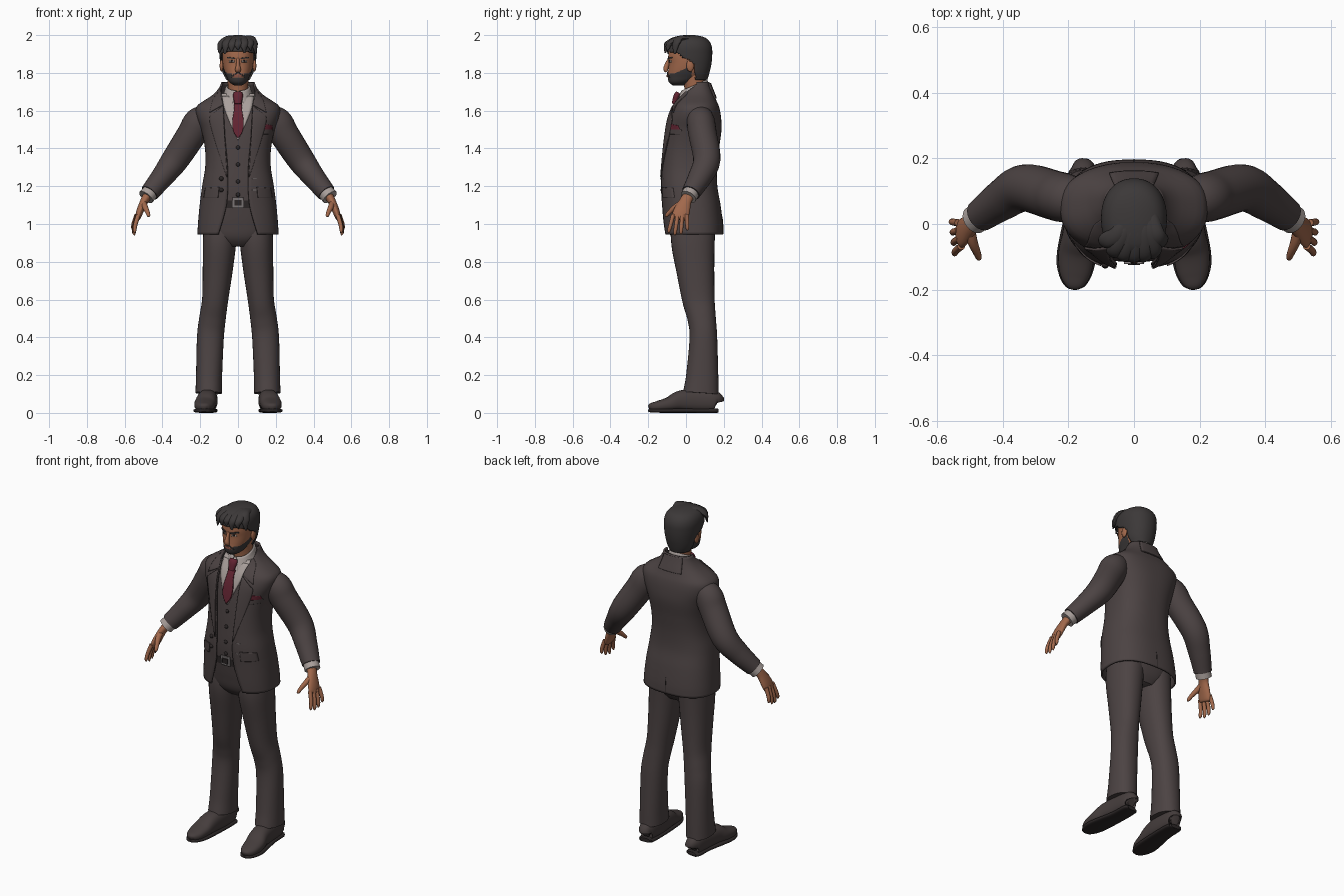
import bpy, bmesh, math
from mathutils import Vector


def material(name, rgb):
    m = bpy.data.materials.new(name)
    m.diffuse_color = (*rgb, 1)
    return m


SUIT = material("suit_cloth", (0.072, 0.056, 0.056))
SHOE = material("shoe_leather", (0.06, 0.047, 0.046))
SHIRT = material("shirt_cloth", (0.40, 0.35, 0.33))
TIE = material("tie_red", (0.125, 0.018, 0.032))
SKIN = material("skin", (0.36, 0.14, 0.072))
HAIR = material("hair_dark", (0.045, 0.04, 0.04))
METAL = material("buckle_metal", (0.2, 0.18, 0.18))
LIP = material("lips", (0.25, 0.085, 0.06))
EYE = material("eye_white", (0.45, 0.4, 0.36))
DARK = material("dark_trim", (0.025, 0.02, 0.02))


def sample(keys, v):
    """Smooth curve through rows whose first value is the position."""
    n = len(keys)
    i = 0
    while i < n - 2 and keys[i + 1][0] <= v:
        i += 1
    a, b = keys[i], keys[i + 1]
    p, q = keys[max(i - 1, 0)], keys[min(i + 2, n - 1)]
    h = b[0] - a[0]
    s = (v - a[0]) / h
    out = []
    for c in range(1, len(a)):
        m0 = (b[c] - p[c]) / (b[0] - p[0]) * h
        m1 = (q[c] - a[c]) / (q[0] - a[0]) * h
        out.append((2*s**3 - 3*s*s + 1) * a[c] + (s**3 - 2*s*s + s) * m0
                   + (3*s*s - 2*s**3) * b[c] + (s**3 - s*s) * m1)
    return out


def spow(v, p):
    return math.copysign(abs(v) ** p, v)


def build(name, rows, mats, closed=True, caps=True, paint=None, keep=None, solid=0.0):
    """Skin a grid of points into an object."""
    bm = bmesh.new()
    vs = [[bm.verts.new(p) for p in r] for r in rows]
    n = len(rows[0])
    for r0, r1 in zip(vs, vs[1:]):
        for j in range(n if closed else n - 1):
            k = (j + 1) % n
            bm.faces.new((r0[j], r0[k], r1[k], r1[j]))
    if caps and closed:
        bm.faces.new(vs[0][::-1])
        bm.faces.new(vs[-1])
    if keep:
        bad = [f for f in bm.faces if not keep(f.calc_center_median())]
        bmesh.ops.delete(bm, geom=bad, context='FACES')
    bmesh.ops.recalc_face_normals(bm, faces=bm.faces)
    if paint:
        for f in bm.faces:
            f.material_index = paint(f.calc_center_median())
    me = bpy.data.meshes.new(name)
    bm.to_mesh(me)
    bm.free()
    for m in mats:
        me.materials.append(m)
    ob = bpy.data.objects.new(name, me)
    bpy.context.collection.objects.link(ob)
    if solid:
        md = ob.modifiers.new("thickness", 'SOLIDIFY')
        md.thickness, md.offset = solid, 0
    bpy.ops.object.select_all(action='DESELECT')
    ob.select_set(True)
    bpy.context.view_layer.objects.active = ob
    bpy.ops.object.shade_smooth_by_angle(angle=math.radians(45))
    return ob


def loft(name, secs, mats, z0, z1, e=2.5, grow=0.0, gap=None, shear=0.0, n=56, m=40, **kw):
    """Stack of rounded rings (z, half width, front y, back y), optionally open in front."""
    rows = []
    for i in range(m + 1):
        z = z0 + (z1 - z0) * i / m
        rx, yf, yb = sample(secs, z)
        rx, ry, cy = rx + grow, (yb - yf) / 2 + grow, (yf + yb) / 2
        t0 = math.asin(min(sample(gap, z)[0] / rx, 0.99) ** (e / 2)) if gap else 0
        row = []
        for j in range(n):
            t = t0 + (2 * math.pi - 2 * t0) * j / (n - 1 if gap else n)
            y = cy - ry * spow(math.cos(t), 2 / e)
            row.append(Vector((rx * spow(math.sin(t), 2 / e), y, z + shear * (y - 0.045))))
        rows.append(row)
    return build(name, rows, mats, closed=not gap, caps=not gap, **kw)


def tube(name, pts, mat, ref=(0, 1, 0), sx=1, e=2.0, n=24, m=6):
    """Tapered limb along (x, y, z, radius along ref, radius across)."""
    keys = [(i, *p) for i, p in enumerate(pts)]
    top = len(pts) - 1
    rows = []
    for i in range(top * m + 1):
        v = i / m
        x, y, z, a, b = sample(keys, v)
        t = Vector(sample(keys, min(v + .05, top))[:3]) - Vector(sample(keys, max(v - .05, 0))[:3])
        t.normalize()
        u = Vector(ref) - t * t.dot(Vector(ref))
        u.normalize()
        w = t.cross(u)
        ring = []
        for j in range(n):
            g = 2 * math.pi * j / n
            p = Vector((x, y, z)) + u * a * spow(math.cos(g), 2 / e) + w * b * spow(math.sin(g), 2 / e)
            ring.append(Vector((p.x * sx, p.y, p.z)))
        rows.append(ring)
    return build(name, rows, [mat])


def strip(name, secs, left, right, mat, off, sx=1, side=-1, e=2.5, thick=0.006, m=16, n=10):
    """Plate between two (x, z) edges, laid on the front or back of a loft."""
    L, R = ([(i / (len(s) - 1), *p) for i, p in enumerate(s)] for s in (left, right))
    rows = []
    for i in range(m + 1):
        a, b = Vector(sample(L, i / m)), Vector(sample(R, i / m))
        row = []
        for j in range(n + 1):
            x, z = a.lerp(b, j / n)
            rx, yf, yb = sample(secs, z)
            d = (1 - min(abs(x) / rx, 0.995) ** e) ** (1 / e)
            row.append(Vector((x * sx, (yf + yb) / 2 + side * ((yb - yf) / 2 * d + off), z)))
        rows.append(row)
    return build(name, rows, [mat], closed=False, solid=thick)


def box(x0, x1, z0, z1):
    return [(x0, z1), (x0, z0)], [(x1, z1), (x1, z0)]


def ball(name, loc, size, mat):
    x, y, z = loc
    k = [(math.cos(a), max(math.sin(a), .05)) for a in (math.pi * i / 6 for i in range(7))]
    return tube(name, [(x, y, z + size[2] * c, size[1] * s, size[0] * s) for c, s in k], mat, n=16, m=2)


# Jacket, with an open front
TORSO = [(.94, .21, -.115, .192), (1.0, .207, -.12, .19), (1.1, .198, -.125, .178), (1.2, .185, -.13, .161),
         (1.3, .169, -.125, .16), (1.4, .17, -.117, .17), (1.5, .19, -.104, .183), (1.57, .215, -.088, .18),
         (1.62, .215, -.068, .17), (1.65, .175, -.05, .157), (1.68, .13, -.03, .146), (1.72, .095, 0, .13),
         (1.76, .08, .025, .115)]
GAP = [(.94, .105), (1.05, .072), (1.12, .058), (1.22, .053), (1.32, .056), (1.45, .068), (1.6, .076),
       (1.65, .08), (1.68, .09), (1.72, .09), (1.76, .08)]
loft("jacket", TORSO, [SUIT], .945, 1.75, gap=GAP, m=60, n=64, solid=.01)
strip("back_vent", TORSO, *box(-.002, .002, .947, 1.04), DARK, .004, side=1)
strip("back_collar", TORSO, [(-.06, 1.745), (-.075, 1.665)], [(.06, 1.745), (.075, 1.665)], SUIT, .009, side=1)

# Waistcoat and shirt
loft("waistcoat", TORSO, [SUIT, SHIRT], 1.11, 1.69, grow=-.014, paint=lambda c: int(c.z > 1.64))
strip("shirt_front", TORSO, [(-.085, 1.675), (-.065, 1.59), (-.002, 1.445)],
      [(.085, 1.675), (.065, 1.59), (.002, 1.445)], SHIRT, -.011)
COLLAR = [(1.66, .088, -.064, .125), (1.70, .07, -.042, .118), (1.735, .061, -.022, .11)]
loft("shirt_collar", COLLAR, [SHIRT], 1.66, 1.735, e=2.1, shear=.45, m=8, solid=.006,
     gap=[(1.66, .036), (1.735, .008)])
strip("tie", TORSO, [(-.022, 1.64), (-.02, 1.61), (-.03, 1.54), (-.024, 1.49), (-.002, 1.455)],
      [(.022, 1.64), (.02, 1.61), (.03, 1.54), (.024, 1.49), (.002, 1.455)], TIE, -.002, thick=.012)
tube("tie_knot", [(0, -.038, 1.695, .014, .024), (0, -.05, 1.675, .017, .026), (0, -.064, 1.635, .012, .018)], TIE)
for z in (1.405, 1.315, 1.225, 1.155):
    ball("waistcoat_button", (0, sample(TORSO, z)[1] + .013, z), (.011, .007, .011), DARK)

# Belt and hips
loft("belt", TORSO, [DARK], 1.085, 1.125, grow=-.012, m=4)
strip("buckle", TORSO, *box(-.03, .03, 1.085, 1.14), METAL, -.008)
strip("buckle_centre", TORSO, *box(-.018, .018, 1.097, 1.128), DARK, -.004)
HIPS = [(.87, .06, -.03, .11), (.92, .15, -.075, .145), (1.0, .185, -.095, .165), (1.1, .18, -.11, .16)]
loft("trouser_hips", HIPS, [SUIT], .88, 1.1, m=16)

for sx in (1, -1):
    # Lapels, flaps and buttons
    strip("lapel", TORSO, [(.08, 1.625), (.075, 1.55), (.069, 1.44), (.056, 1.25)],
          [(.135, 1.58), (.15, 1.55), (.118, 1.43), (.06, 1.25)], SUIT, .009, sx)
    strip("lapel_collar", TORSO, [(.088, 1.70), (.088, 1.67), (.08, 1.63)],
          [(.1, 1.70), (.13, 1.66), (.15, 1.59)], SUIT, .008, sx)
    strip("pocket_flap", TORSO, [(.10, 1.195), (.105, 1.14)], [(.172, 1.19), (.18, 1.14)], SUIT, .009, sx)
    for z in (1.24, 1.18):
        if sx < 0:
            ball("jacket_button", (-.088, sample(TORSO, z)[1] + .006, z), (.012, .012, .012), DARK)
        else:
            strip("buttonhole", TORSO, *box(.075, .1, z - .002, z + .002), METAL, .005, thick=.003)

    # Sleeve, cuff and hand
    tube("sleeve", [(.15, .07, 1.585, .06, .05), (.205, .078, 1.543, .074, .078), (.245, .088, 1.475, .075, .078),
                    (.333, .11, 1.34, .072, .072), (.40, .075, 1.25, .063, .06), (.468, .026, 1.165, .05, .05)],
         SUIT, sx=sx)
    tube("shirt_cuff", [(.455, .035, 1.18, .043, .043), (.487, .012, 1.142, .044, .044)], SHIRT, sx=sx)
    tube("palm", [(.475, .018, 1.155, .03, .025), (.497, -.003, 1.12, .032, .021), (.518, -.022, 1.07, .043, .019),
                  (.53, -.033, 1.035, .042, .015), (.534, -.036, 1.025, .03, .008)], SKIN, sx=sx)
    for i, length in enumerate((.083, .095, .09, .07)):
        y = -.068 + .024 * i
        x = .527 + .003 * i
        spread = (-.022, -.014, -.006, .003)[i]
        tube("finger", [(x, y, 1.05, .011, .012), (x + .016, y + spread * .6, 1.035 - length * .45, .0105, .011),
                        (x + .02, y + spread, 1.04 - length * .9, .009, .009),
                        (x + .018, y + spread * 1.05, 1.035 - length, .003, .003)], SKIN, sx=sx, n=12, m=4)
    tube("thumb", [(.5, -.015, 1.115, .016, .016), (.492, -.055, 1.09, .016, .015), (.48, -.085, 1.065, .012, .012),
                   (.473, -.103, 1.045, .009, .009), (.471, -.108, 1.038, .003, .003)], SKIN, sx=sx, n=12)

    # Trouser leg
    tube("trouser_leg", [(.092, .04, 1.0, .115, .088), (.098, .037, .9, .115, .088), (.108, .05, .75, .1, .079),
                         (.121, .066, .6, .086, .069), (.135, .083, .5, .075, .07), (.146, .092, .4, .073, .071),
                         (.153, .086, .2, .085, .069), (.155, .079, .105, .094, .07)], SUIT, sx=sx, e=2.2, n=32)

    # Shoe and sole
    tube("shoe", [(.155, .165, .055, .03, .025), (.156, .15, .062, .055, .043), (.158, .05, .065, .06, .05),
                  (.165, -.03, .063, .055, .053), (.175, -.09, .046, .038, .056), (.179, -.15, .035, .028, .048),
                  (.18, -.185, .03, .021, .03), (.18, -.197, .026, .01, .01)], SHOE, ref=(0, 0, 1), sx=sx, e=2.4)
    tube("shoe_sole", [(.155, .167, .012, .011, .028), (.156, .15, .012, .012, .046), (.158, .05, .012, .012, .05),
                       (.175, -.09, .012, .012, .06), (.179, -.15, .012, .011, .052), (.18, -.188, .013, .01, .032),
                       (.18, -.2, .014, .007, .01)], DARK, ref=(0, 0, 1), sx=sx, e=3)

# Pocket square on the left breast
strip("breast_pocket", TORSO, *box(.132, .182, 1.475, 1.502), SUIT, .006)
strip("pocket_square", TORSO, [(.134, 1.53), (.134, 1.5)], [(.18, 1.522), (.18, 1.5)], TIE, .007)

# Neck and head, with the beard coloured along the jaw
tube("neck", [(0, .055, 1.64, .06, .056), (0, .048, 1.72, .056, .054), (0, .035, 1.81, .06, .058)], SKIN)
HEAD = [(1.733, .02, -.07, -.01), (1.75, .045, -.09, .025), (1.78, .061, -.097, .08), (1.81, .073, -.094, .105),
        (1.85, .081, -.091, .12), (1.89, .083, -.094, .125), (1.93, .08, -.085, .122), (1.97, .06, -.05, .10),
        (1.985, .03, -.01, .06)]


def bearded(c):
    edge = 1.778 if abs(c.x) < .03 else 1.795 + max(0, c.y + .06) * .5
    return int(c.z < edge and c.y < .03)


loft("head", HEAD, [SKIN, HAIR], 1.733, 1.985, e=2.2, m=64, n=72, paint=bearded)
strip("moustache", HEAD, [(-.032, 1.785), (0, 1.804), (.032, 1.785)],
      [(-.034, 1.776), (0, 1.797), (.034, 1.776)], HAIR, .002, e=2.2)
strip("lips", HEAD, *box(-.02, .02, 1.779, 1.792), LIP, .002, e=2.2)
tube("nose", [(0, -.088, 1.875, .008, .008), (0, -.1, 1.845, .012, .01), (0, -.107, 1.82, .013, .015),
              (0, -.1, 1.806, .008, .013)], SKIN, n=16)
for sx in (1, -1):
    strip("eye", HEAD, *box(.02, .046, 1.856, 1.866), EYE, .001, sx, e=2.2, thick=.003, m=4)
    strip("pupil", HEAD, *box(.028, .038, 1.856, 1.867), DARK, .002, sx, e=2.2, thick=.003, m=4)
    strip("eyebrow", HEAD, [(.016, 1.879), (.016, 1.873)], [(.056, 1.885), (.056, 1.878)], HAIR, .003, sx, e=2.2)
    ball("ear", (.087 * sx, .022, 1.838), (.01, .02, .032), SKIN)

# Hair cap trimmed to the hairline, plus swept locks
CAP = [(1.76, .055, -.02, .108), (1.80, .078, -.07, .12), (1.85, .089, -.092, .131), (1.90, .095, -.1, .135),
       (1.94, .095, -.1, .132), (1.97, .083, -.085, .116), (1.988, .058, -.055, .088), (1.996, .02, -.01, .045)]
LINE = [(1.76, .05), (1.82, .045), (1.86, .03), (1.88, -.01), (1.91, -.07), (1.925, -.2), (2.01, -.4)]
loft("hair", CAP, [HAIR], 1.765, 1.996, e=2.2, m=48, n=64, keep=lambda c: c.y > sample(LINE, c.z)[0], solid=.008)
for tip_x, tip_y, tip_z in ((-.1, -.06, 1.905), (-.07, -.095, 1.9), (-.035, -.108, 1.915), (0, -.112, 1.925),
                            (.035, -.11, 1.905), (.068, -.098, 1.92), (.095, -.06, 1.9)):
    tube("hair_lock", [(tip_x * .3 + .02, .04, 1.978, .012, .02), (tip_x * .6 + .01, -.03, 1.982, .015, .026),
                       (tip_x * .9, tip_y * .88, 1.955, .014, .024), (tip_x, tip_y, tip_z, .003, .005)],
         HAIR, ref=(0, 0, 1), n=12)
